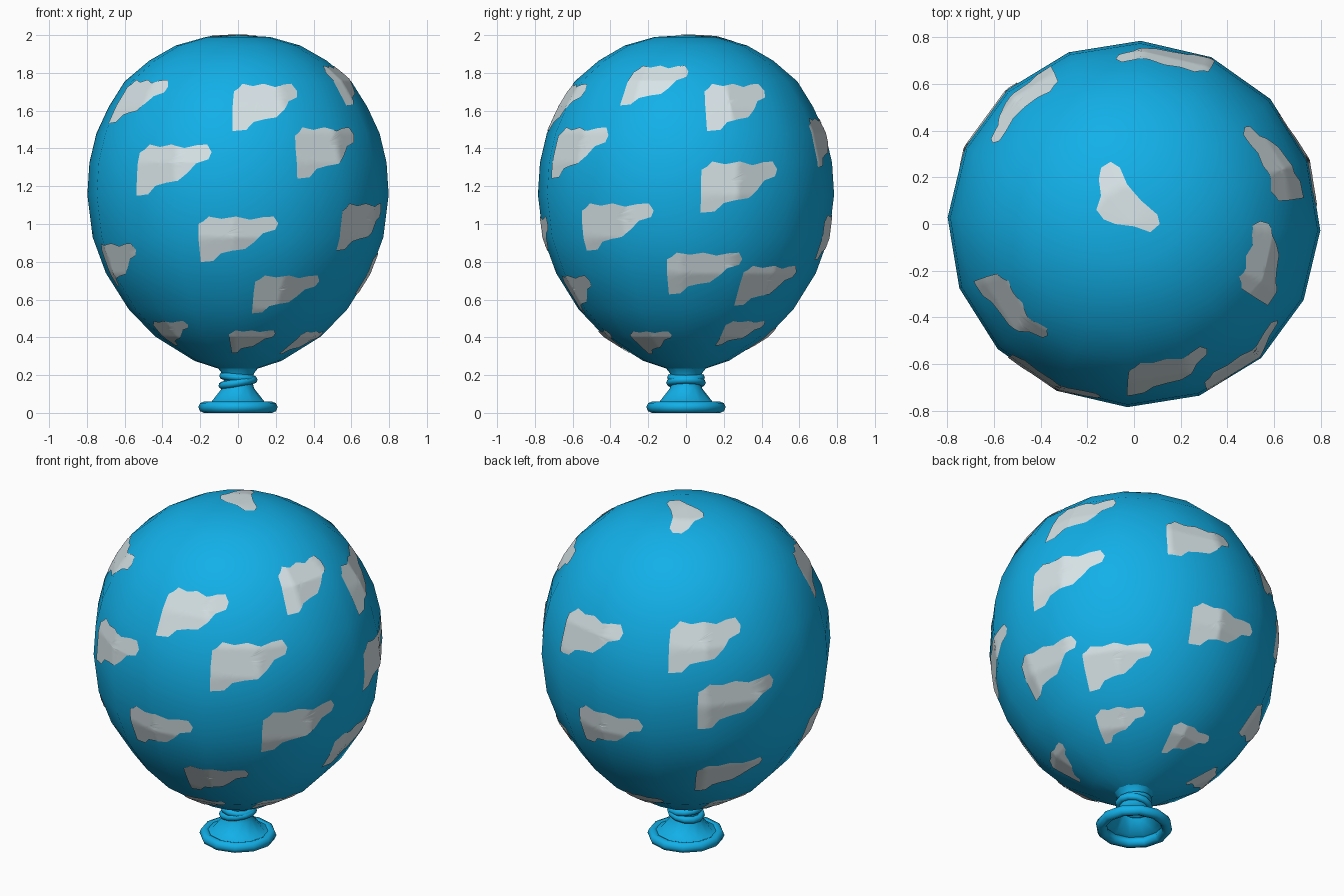
import bpy, bmesh, math
from mathutils import Vector
from mathutils.bvhtree import BVHTree

if "Cube" in bpy.data.objects:
    bpy.data.objects.remove(bpy.data.objects["Cube"])


def material(name, rgb):
    m = bpy.data.materials.new(name)
    m.diffuse_color = (*rgb, 1)
    m.use_nodes = True
    m.node_tree.nodes["Principled BSDF"].inputs["Base Color"].default_value = m.diffuse_color
    return m


BLUE = material("sky blue", (0.006, 0.43, 0.80))
WHITE = material("cloud white", (0.68, 0.77, 0.80))


def finish(name, bm, mat):
    mesh = bpy.data.meshes.new(name)
    bm.to_mesh(mesh)
    for p in mesh.polygons:
        p.use_smooth = True
    mesh.materials.append(mat)
    ob = bpy.data.objects.new(name, mesh)
    bpy.context.collection.objects.link(ob)
    return ob


def lathe(profile, sides, turn=0.0, squash=1.0):
    """Revolve (radius, height) points; radius 0 makes a pole."""
    bm = bmesh.new()
    rings = []
    for r, z in profile:
        if r == 0:
            rings.append([bm.verts.new((0, 0, z))] * sides)
        else:
            rings.append([bm.verts.new((r * math.cos(turn + math.tau * i / sides),
                                        squash * r * math.sin(turn + math.tau * i / sides), z))
                          for i in range(sides)])
    for a, b in zip(rings, rings[1:]):
        for i in range(sides):
            j = (i + 1) % sides
            bm.faces.new(list(dict.fromkeys((a[i], a[j], b[j], b[i]))))
    bmesh.ops.recalc_face_normals(bm, faces=bm.faces)
    return bm


# Balloon skin
body = lathe([(0.09, 0.23), (0.23, 0.275), (0.44, 0.405), (0.58, 0.55), (0.70, 0.74),
              (0.77, 0.93), (0.798, 1.155), (0.787, 1.325), (0.75, 1.48), (0.685, 1.62),
              (0.60, 1.755), (0.47, 1.865), (0.33, 1.945), (0.17, 1.99), (0, 2.0)],
             16, math.radians(-2), 0.983)
bvh = BVHTree.FromBMesh(body)
finish("balloon_body", body, BLUE)

# Neck and open skirt
finish("neck", lathe([(0.175, 0.05), (0.14, 0.06), (0.085, 0.13), (0.075, 0.17),
                      (0.085, 0.21), (0.105, 0.235)], 12), BLUE)


def torus(name, major, minor, z, tilt=0):
    bpy.ops.mesh.primitive_torus_add(major_radius=major, minor_radius=minor,
                                     major_segments=12, minor_segments=8,
                                     location=(0, 0, z), rotation=(0, math.radians(tilt), 0))
    ob = bpy.context.object
    ob.name = name
    ob.data.materials.append(BLUE)
    bpy.ops.object.shade_smooth()


# Rolled lip and the knot wraps
torus("rolled_lip", 0.18, 0.03, 0.03)
torus("knot_wrap_upper", 0.08, 0.02, 0.188, 6)
torus("knot_wrap_lower", 0.085, 0.02, 0.16, -10)


def cloud(name, outline, centre, ray):
    """Thin patch laid on the skin; ray(u, v) gives the projecting ray."""
    bm = bmesh.new()
    pts = [Vector(p).lerp(Vector(q), k / 4)
           for p, q in zip(outline, outline[1:] + outline[:1]) for k in range(4)]
    c = Vector(centre)

    def stick(p):
        hit, normal, _, _ = bvh.ray_cast(*ray(p.x, p.y))
        return bm.verts.new(hit + normal * 0.005)

    prev = [stick(c)] * len(pts)
    for s in range(1, 9):
        ring = [stick(c.lerp(p, s / 8)) for p in pts]
        for i in range(len(pts)):
            j = (i + 1) % len(pts)
            bm.faces.new(list(dict.fromkeys((prev[i], ring[i], ring[j], prev[j]))))
        prev = ring
    bm.normal_update()
    if sum(f.normal.dot(f.calc_center_median() - Vector((0, 0, 1.1))) for f in bm.faces) < 0:
        bmesh.ops.reverse_faces(bm, faces=bm.faces)
    finish(name, bm, WHITE)


SHAPE = [(-1, -1), (-1, 0.1), (-0.98, 0.68), (-0.85, 0.8), (-0.72, 1), (-0.4, 0.9),
         (-0.05, 1), (0.3, 0.86), (0.6, 0.97), (0.88, 1), (1, 0.7), (0.93, 0.42),
         (0.62, 0.26), (0.42, -0.1), (0.18, -0.42), (-0.15, -0.5), (-0.45, -0.62), (-0.65, -0.95)]

# Clouds round the sides: azimuth in degrees, height, total height
SPOTS = [(-76, 1.615, .25), (-15, 1.73, .21), (25, 1.615, .25), (216, 1.645, .23),
         (134, 1.48, .27), (80, 1.43, .26), (243, 1.285, .27), (-50, 1.375, .27),
         (22, 1.195, .27), (146, 1.15, .27), (-90, .92, .24), (-29, .985, .25),
         (91, .93, .24), (8, .74, .22), (42, .675, .21), (207, .785, .23),
         (-66, .63, .20), (146, .66, .20), (221, .425, .13), (-80, .38, .12),
         (-26, .375, .12), (41, .425, .13), (94, .395, .12), (157, .37, .12)]

for n, (az, zc, h) in enumerate(SPOTS):
    def side_ray(u, v, az=az, zc=zc, h=h):
        t = math.radians(az + 16.3 * u)
        return Vector((0, 0, zc + v * h / 2)), Vector((math.cos(t), math.sin(t), 0))
    cloud(f"cloud_{n + 1}", SHAPE, (-0.3, 0.25), side_ray)

# Cloud on the crown
CROWN = [(-0.15, 0.19), (-0.14, 0.24), (-0.10, 0.265), (-0.06, 0.24), (-0.03, 0.17),
         (0.03, 0.10), (0.10, 0.04), (0.11, 0), (0.07, -0.035), (0, -0.01), (-0.08, 0),
         (-0.13, 0.02), (-0.16, 0.06), (-0.14, 0.12)]
cloud("cloud_crown", CROWN, (-0.06, 0.08),
      lambda u, v: (Vector((u, v, 3)), Vector((0, 0, -1))))
